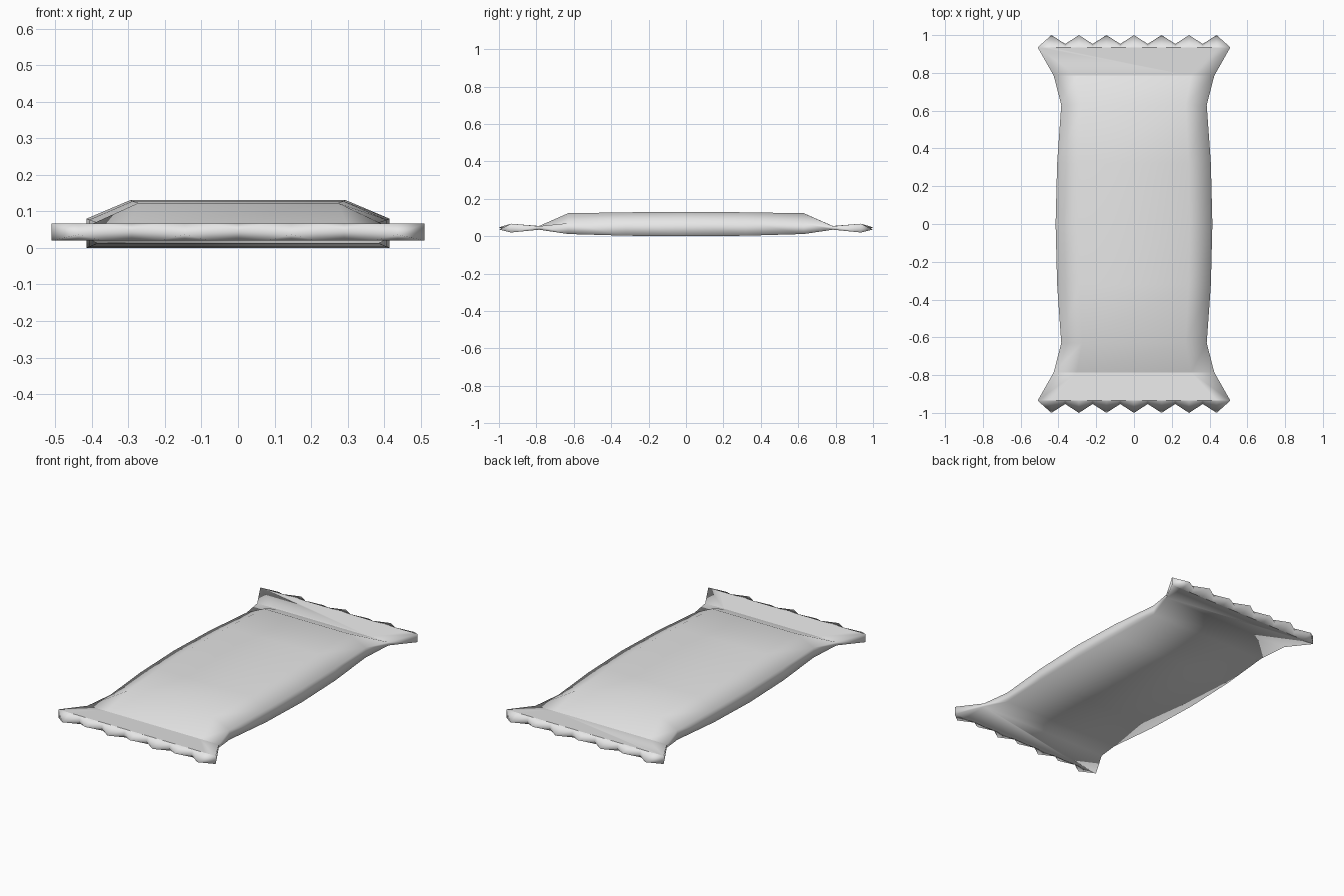
import bpy
import bmesh

cube = bpy.data.objects.get("Cube")
if cube:
    bpy.data.objects.remove(cube, do_unlink=True)

# Single wrapper colour
foil = bpy.data.materials.new("grey_foil")
foil.use_nodes = True
foil.diffuse_color = (0.8, 0.8, 0.8, 1)
foil.node_tree.nodes["Principled BSDF"].inputs["Base Color"].default_value = (0.8, 0.8, 0.8, 1)

SHOULDER = 0.71
TEETH = 7
bm = bmesh.new()


def ring(y, half, bottom, side, top):
    """Cross-section: flat base, upright sides, sloped shoulders."""
    s = half * SHOULDER
    points = [(-half, bottom), (-half, side), (-s, top),
              (s, top), (half, side), (half, bottom)]
    return [bm.verts.new((x, y, z)) for x, z in points]


# Puffed body: half-length profile mirrored to both ends
# (y, half width, bottom, side, top)
profile = [(0.785, 0.425, 0.035, 0.054, 0.055),
           (0.63, 0.385, 0.012, 0.07, 0.123),
           (0.32, 0.407, 0.003, 0.077, 0.128)]
sections = [(-y, *rest) for y, *rest in profile]
sections += [(0, 0.415, 0, 0.08, 0.131)] + profile[::-1]
rings = [ring(*s) for s in sections]
for a, b in zip(rings, rings[1:]):
    for i in range(6):
        j = (i + 1) % 6
        bm.faces.new((a[i], a[j], b[j], b[i]))


def crimped_end(pinch, sign):
    """Flared seal beyond the pinch, closed by a zigzag edge."""
    n = TEETH * 2
    half = 0.51
    top, tip, low = [], [], []
    for i in range(n + 1):
        x = half * (2 * i / n - 1)
        y, z = 0.953, 0.042
        if i in (0, n):
            y = 0.935
        elif i % 2:
            y = 1.0
            z = 0.036 if i % 4 == 1 else 0.048
        top.append(bm.verts.new((x, sign * 0.935, 0.067)))
        tip.append(bm.verts.new((x, sign * y, z)))
        low.append(bm.verts.new((x, sign * 0.935, 0.02)))
    # flared band
    bm.faces.new(pinch[1:5] + top[::-1])
    bm.faces.new([pinch[0], pinch[5]] + low[::-1])
    bm.faces.new((pinch[0], pinch[1], top[0], tip[0], low[0]))
    bm.faces.new((pinch[5], pinch[4], top[-1], tip[-1], low[-1]))
    # teeth, split along the crest of each tooth
    for i in range(n):
        for row in (top, low):
            if i % 2:
                bm.faces.new((row[i], row[i + 1], tip[i]))
                bm.faces.new((row[i + 1], tip[i + 1], tip[i]))
            else:
                bm.faces.new((row[i], row[i + 1], tip[i + 1]))
                bm.faces.new((row[i], tip[i + 1], tip[i]))
    # hard creases at the seal and the crimp line
    for chain in (pinch[1:5], top, low):
        for a, b in zip(chain, chain[1:]):
            edge = bm.edges.get((a, b))
            if edge:
                edge.smooth = False


crimped_end(rings[0], -1)
crimped_end(rings[-1], 1)
bmesh.ops.recalc_face_normals(bm, faces=bm.faces)
for face in bm.faces:
    face.smooth = True

mesh = bpy.data.meshes.new("wrapper")
bm.to_mesh(mesh)
bm.free()
mesh.materials.append(foil)
wrapper = bpy.data.objects.new("wrapper", mesh)
bpy.context.collection.objects.link(wrapper)
